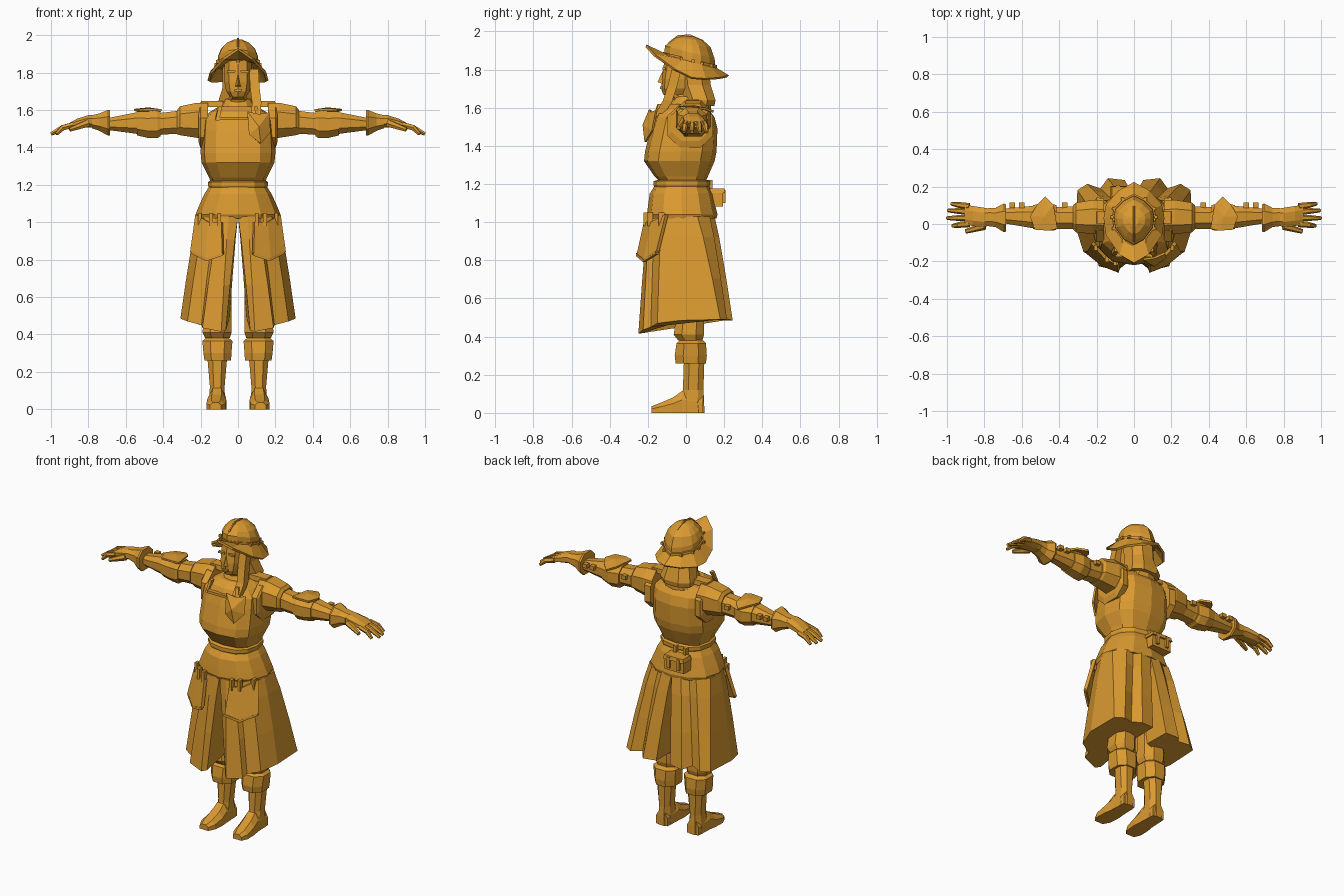
import bpy, bmesh, math
from mathutils import Vector

ochre = bpy.data.materials.new("ochre")
ochre.diffuse_color = (0.70, 0.32, 0.03, 1)


def make(name, verts, faces, mirror=False, thick=0):
    me = bpy.data.meshes.new(name)
    bm = bmesh.new()
    vs = [bm.verts.new(v) for v in verts]
    for f in faces:
        bm.faces.new([vs[i] for i in f])
    bmesh.ops.recalc_face_normals(bm, faces=bm.faces)
    bm.to_mesh(me)
    bm.free()
    me.materials.append(ochre)
    ob = bpy.data.objects.new(name, me)
    bpy.context.collection.objects.link(ob)
    if thick:
        m = ob.modifiers.new("Thickness", 'SOLIDIFY')
        m.thickness, m.offset = thick, 0
    if mirror:
        ob.modifiers.new("Mirror", 'MIRROR')
    return ob


def loft(name, rings, mirror=False, caps=True, thick=0):
    n = len(rings[0])
    verts = [p for r in rings for p in r]
    faces = [(k*n+i, k*n+(i+1) % n, (k+1)*n+(i+1) % n, (k+1)*n+i)
             for k in range(len(rings)-1) for i in range(n)]
    if caps:
        faces += [tuple(range(n)), tuple(range(len(verts)-n, len(verts)))]
    return make(name, verts, faces, mirror, thick)


def oval(n, p, phase):
    for i in range(n):
        a = 2*math.pi*(i+phase)/n - math.pi/2
        c, s = math.cos(a), math.sin(a)
        yield math.copysign(abs(c)**p, c), math.copysign(abs(s)**p, s)


def upright(name, stations, n=12, p=0.85, phase=0, mirror=False):
    """stations: z, centre x, half width, front y, back y"""
    return loft(name, [[(cx+w*u, (f+b)/2+(b-f)/2*v, z) for u, v in oval(n, p, phase)]
                       for z, cx, w, f, b in stations], mirror)


def sideways(name, stations, n=8, p=0.85, phase=0.5):
    """stations: x, front y, back y, low z, high z"""
    return loft(name, [[(x, (f+b)/2+(b-f)/2*u, (l+h)/2+(h-l)/2*v) for u, v in oval(n, p, phase)]
                       for x, f, b, l, h in stations], True)


def box(name, centre, size, mirror=False, taper=1.0):
    c, s = Vector(centre), Vector(size)/2
    rings = [[c+Vector((u*s.x*t, v*s.y*t, w*s.z)) for u, v in ((-1, -1), (1, -1), (1, 1), (-1, 1))]
             for w, t in ((-1, 1), (1, taper))]
    return loft(name, rings, mirror)


def bar(name, a, b, r1, r2, mirror=True):
    a, b = Vector(a), Vector(b)
    d = (b-a).normalized()
    u = d.cross(Vector((0, 0, 1))).normalized()
    v = u.cross(d)
    rings = [[c+r*(u*math.cos(t)+v*math.sin(t)) for t in [math.pi/3*i for i in range(6)]]
             for c, r in ((a, r1), (b, r2))]
    return loft(name, rings, mirror)


# Breastplate, collar and waist
upright("breastplate", [(1.21, 0, .145, -.135, .10), (1.24, 0, .155, -.165, .115),
                        (1.32, 0, .195, -.22, .15), (1.37, 0, .2, -.215, .16),
                        (1.49, 0, .195, -.185, .165), (1.55, 0, .19, -.165, .15),
                        (1.59, 0, .15, -.145, .12), (1.62, 0, .10, -.10, .11)], p=0.75)
upright("collar", [(1.57, 0, .13, -.13, .13), (1.62, 0, .09, -.08, .13), (1.66, 0, .07, -.06, .12)])
box("neckline_trim", (0, -.165, 1.555), (.20, .025, .016))
loft("neckline_side", [[(.10, -.175, 1.545), (.12, -.165, 1.545), (.12, -.145, 1.56), (.10, -.145, 1.56)],
                       [(.085, -.15, 1.62), (.105, -.145, 1.62), (.105, -.12, 1.62), (.085, -.12, 1.62)]], True)
box("shoulder_strap", (.14, .035, 1.632), (.13, .07, .03), True, .9)
upright("belt", [(1.185, 0, .155, -.165, .12), (1.195, 0, .16, -.17, .125),
                 (1.215, 0, .16, -.17, .125), (1.222, 0, .15, -.15, .11)])
upright("hip_flare", [(1.02, 0, .222, -.195, .16), (1.04, 0, .228, -.205, .165),
                      (1.08, 0, .212, -.2, .155), (1.15, 0, .18, -.19, .14),
                      (1.19, 0, .155, -.165, .12)], p=0.9)

# Shield-shaped badge plate on one side of the chest
shield = [(.05, -.188, 1.59), (.11, -.18, 1.575), (.165, -.155, 1.585),
          (.17, -.175, 1.48), (.12, -.212, 1.42), (.06, -.212, 1.47)]
make("chest_shield", shield + [(.11, -.222, 1.51)],
     [(i, (i+1) % 6, 6) for i in range(6)], thick=.012)

# Split pleated skirt: upper outline flows to the hem, each half closed
top = [(.0, -.19), (.05, -.2), (.10, -.19), (.12, -.165), (.18, -.13), (.218, -.04),
       (.218, .06), (.16, .125), (.11, .125), (.07, .15), (.0, .15), (0, 0)]
hem = [(.065, -.225, .42), (.09, -.25, .415), (.19, -.225, .435), (.195, -.185, .45),
       (.27, -.15, .47), (.308, -.03, .485), (.303, .18, .49), (.25, .215, .49),
       (.18, .19, .5), (.14, .245, .485), (.05, .235, .49), (.045, 0, .49)]
rings = []
for t in (0, .2, .6, 1):
    s = t**0.85
    rings.append([(x+(X-x)*s, y+(Y-y)*s, 1.03+(Z-1.03)*t) for (x, y), (X, Y, Z) in zip(top, hem)])
loft("split_skirt", rings, True)

# Hanging tassets with straps
tas = [(.085, -.212, 1.0), (.155, -.175, 1.0), (.222, -.10, 1.04),
       (.08, -.25, .83), (.17, -.215, .80), (.25, -.15, .84)]
make("tasset", tas, [(0, 1, 4, 3), (1, 2, 5, 4)], True, .02)
loft("tasset_rim", [[(x, y-.012, z+.008), (x, y+.005, z+.008), (x, y+.005, z-.008), (x, y-.012, z-.008)]
                    for x, y, z in tas[3:]], True)
for x, y in ((.10, -.20), (.145, -.18), (.205, -.12)):
    box("tasset_strap", (x, y-.008, 1.015), (.02, .03, .07), True)

# Rear belt pouch
box("belt_pouch", (-.05, .155, 1.125), (.14, .08, .085), taper=.95)
box("pouch_flap", (-.05, .162, 1.165), (.15, .085, .025), taper=.9)
for x in (-.085, -.015):
    box("pouch_strap", (x, .165, 1.135), (.02, .085, .07))
    box("pouch_loop", (x, .125, 1.19), (.02, .03, .06))

# Legs: breeches, cuff, boot shaft, foot
upright("breeches", [(.38, .11, .07, -.045, .09), (.41, .112, .083, -.07, .1), (.48, .11, .08, -.06, .1),
                     (.62, .11, .08, -.06, .1), (.85, .1, .08, -.08, .1)], 8, phase=.5, mirror=True)
upright("boot_cuff", [(.26, .108, .076, -.06, .11), (.30, .11, .08, -.065, .115),
                      (.365, .11, .086, -.055, .11), (.385, .11, .06, -.03, .09)], 8, phase=.5, mirror=True)
upright("boot_shaft", [(.0, .112, .046, -.02, .1), (.06, .112, .045, -.04, .1), (.12, .111, .042, -.02, .095),
                       (.27, .111, .056, -.015, .1)], 8, phase=.5, mirror=True)
loft("boot_foot", [[(c-w, y, 0), (c+w, y, 0), (c+w, y, h*.6), (c+w*.5, y, h), (c-w*.5, y, h), (c-w, y, h*.6)]
                   for y, c, w, h in ((.09, .112, .04, .09), (-.02, .112, .046, .115), (-.07, .114, .052, .08),
                                      (-.14, .118, .05, .05), (-.18, .12, .03, .035))], True)

# Arms: shoulder, pauldron bands, sleeve, elbow plate, gauntlet
sideways("armhole_rim", [(.16, -.10, .145, 1.39, 1.62), (.2, -.105, .15, 1.385, 1.625), (.21, -.085, .13, 1.42, 1.615)])
sideways("pauldron", [(.16, -.06, .13, 1.43, 1.645), (.22, -.06, .135, 1.445, 1.645),
                      (.31, -.05, .12, 1.46, 1.625), (.325, -.035, .105, 1.465, 1.605)])
sideways("sleeve", [(.28, -.03, .10, 1.47, 1.605), (.40, -.03, .095, 1.465, 1.59), (.47, -.03, .10, 1.455, 1.585),
                    (.55, -.025, .10, 1.47, 1.59), (.69, 0, .085, 1.49, 1.56)])
sideways("elbow_band", [(.415, -.035, .105, 1.455, 1.595), (.43, -.04, .11, 1.445, 1.602),
                        (.48, -.035, .12, 1.445, 1.598), (.54, -.03, .105, 1.46, 1.595)])
make("elbow_plate", [(.41, -.025, 1.598), (.455, -.035, 1.602), (.53, -.03, 1.60), (.555, .04, 1.60),
                     (.52, .10, 1.595), (.475, .145, 1.58), (.43, .10, 1.595), (.48, .04, 1.608)],
     [(i, (i+1) % 7, 7) for i in range(7)], True, .012)
sideways("gauntlet_cuff", [(.685, -.045, .11, 1.46, 1.605), (.695, -.05, .115, 1.458, 1.605),
                           (.74, -.02, .09, 1.485, 1.585), (.78, -.015, .09, 1.50, 1.575)])
sideways("hand", [(.74, 0, .08, 1.505, 1.575), (.80, -.02, .09, 1.505, 1.575),
                  (.86, -.015, .10, 1.50, 1.555), (.905, -.005, .105, 1.495, 1.53)])
for y, tip in ((.0, .97), (.033, 1.0), (.066, .995), (.095, .975)):
    k = (y-.048)*1.25+.05
    bar("finger", (.88, y, 1.52), (.94, (y+k)/2, 1.505), .017, .016)
    bar("fingertip", (.935, (y+k)/2, 1.507), (tip, k, 1.472), .016, .010)
bar("thumb", (.80, -.01, 1.53), (.90, -.04, 1.495), .022, .012)
for x in (.26, .37, .60, .65):
    box("arm_buckle", (x, .10, 1.55), (.03, .03, .025), True)

# Head, face and hood
upright("head", [(1.60, 0, .06, -.05, .09), (1.655, 0, .06, -.075, .10), (1.67, 0, .045, -.12, .08),
                 (1.70, 0, .066, -.13, .08), (1.75, 0, .076, -.128, .09), (1.80, 0, .078, -.12, .1),
                 (1.87, 0, .075, -.11, .11)], 10)
make("nose", [(-.016, -.122, 1.725), (.016, -.122, 1.725), (0, -.15, 1.735), (0, -.118, 1.80)],
     [(0, 1, 2), (0, 2, 3), (1, 2, 3), (0, 1, 3)])
box("lips", (0, -.13, 1.705), (.036, .012, .012))
box("brow", (.035, -.115, 1.805), (.045, .016, .012), True)
upright("hood", [(1.61, 0, .11, -.02, .155), (1.64, 0, .115, -.01, .16), (1.72, 0, .088, -.04, .135),
                 (1.83, 0, .09, -.05, .125)], 8, phase=.5)
loft("side_braid", [[(x-.025, y-.02, z), (x+.025, y-.02, z), (x+.025, y+.03, z), (x-.025, y+.03, z)]
                    for x, y, z in ((.085, -.05, 1.82), (.09, -.075, 1.72), (.10, -.10, 1.64), (.095, -.14, 1.57))])

# Helmet: tilted brim, ridged crown and rivets
half = [(0, -.21, 1.925), (.075, -.165, 1.875), (.145, -.06, 1.80), (.157, .03, 1.755),
        (.145, .10, 1.75), (.08, .175, 1.755), (0, .22, 1.765)]
brim = half + [(-x, y, z) for x, y, z in half[-2:0:-1]]
base = [(x*.70, .02+(y-.005)*.62, 1.84-.16*(y-.005)) for x, y, z in brim]
loft("helmet_brim", [brim, base], caps=False, thick=.014)


def crown(s, h):
    return [(x*s, .015+(y-.015)*s, z+(h-z)*f) for x, y, z in base for f in [min(1, 1.25*(1-s))]]


shell = [base, [(x*.98, .015+(y-.015)*.98, z+.05) for x, y, z in base]]
for s, h in ((.82, 1.93), (.55, 1.96), (.22, 1.975)):
    shell.append([(x*s, .015+(y-.015)*s, h-.1*(y-.015)*s) for x, y, z in base])
loft("helmet_crown", shell)
loft("helmet_band", [[(x*1.06, .015+(y-.015)*1.06, z+d) for x, y, z in base] for d in (-.005, .018)])
ridge = [(-.115, 1.875), (-.09, 1.945), (-.045, 1.98), (.02, 1.985), (.09, 1.955), (.13, 1.90), (.145, 1.85)]
loft("helmet_ridge", [[(-.008, y, z-.03), (.008, y, z-.03), (.004, y, z), (-.004, y, z)] for y, z in ridge])
for i in (1, 2, 3, 4, 5):
    x, y, z = base[i]
    box("helmet_rivet", (x*1.08, .015+(y-.015)*1.08, z+.008), (.016, .016, .016), True)
